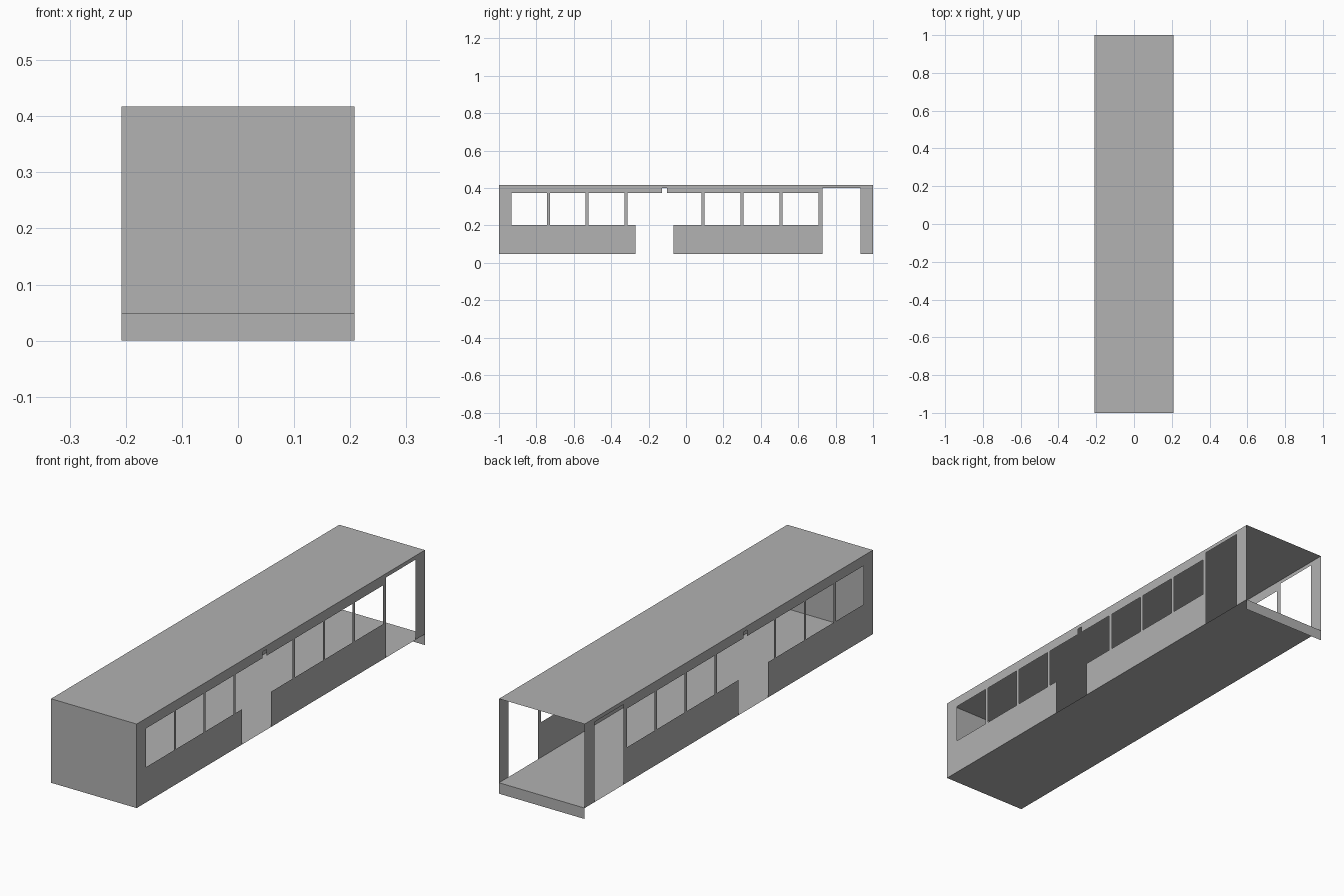
import bpy, bmesh

if "Cube" in bpy.data.objects:
    bpy.data.objects.remove(bpy.data.objects["Cube"])

HALF_W, HALF_L = 0.208, 1.0
FLOOR, SILL, HEAD, LINTEL, ROOF = 0.048, 0.203, 0.373, 0.40, 0.417

grey = bpy.data.materials.new("plain_grey")
grey.diffuse_color = (0.445, 0.445, 0.445, 1)
grey.use_nodes = True
grey.node_tree.nodes["Principled BSDF"].inputs["Base Color"].default_value = grey.diffuse_color


def sheet(name, quads):
    """Thin sheet object made of quads, welded where they touch."""
    bm = bmesh.new()
    for quad in quads:
        bm.faces.new([bm.verts.new(p) for p in quad])
    bmesh.ops.remove_doubles(bm, verts=bm.verts, dist=1e-5)
    mesh = bpy.data.meshes.new(name)
    bm.to_mesh(mesh)
    bm.free()
    mesh.materials.append(grey)
    obj = bpy.data.objects.new(name, mesh)
    bpy.context.collection.objects.link(obj)
    return obj


def level(z):
    return [(-HALF_W, -HALF_L, z), (HALF_W, -HALF_L, z),
            (HALF_W, HALF_L, z), (-HALF_W, HALF_L, z)]


def upright(y, z0, z1):
    return [(-HALF_W, y, z0), (HALF_W, y, z0), (HALF_W, y, z1), (-HALF_W, y, z1)]


# Openings in the side walls: (y start, y end, z bottom, z top)
windows = [(-0.934, -0.742), (-0.727, -0.537), (-0.521, -0.329), (-0.314, 0.082),
           (0.100, 0.291), (0.307, 0.499), (0.516, 0.708)]
openings = [(a, b, SILL, HEAD) for a, b in windows]
openings += [(-0.271, -0.068, FLOOR, SILL),   # middle entrance
             (-0.127, -0.101, HEAD, LINTEL),  # notch over the entrance
             (0.729, 0.933, FLOOR, LINTEL)]   # rear doorway

# Side walls: cells between all opening edges, leaving out the openings
ys = sorted({-HALF_L, HALF_L} | {y for o in openings for y in o[:2]})
zs = [FLOOR, SILL, HEAD, LINTEL, ROOF]


def is_open(y, z):
    return any(a < y < b and c < z < d for a, b, c, d in openings)


for name, x in (("right_wall", HALF_W), ("left_wall", -HALF_W)):
    cells = []
    for y0, y1 in zip(ys, ys[1:]):
        for z0, z1 in zip(zs, zs[1:]):
            if not is_open((y0 + y1) / 2, (z0 + z1) / 2):
                quad = [(x, y0, z0), (x, y1, z0), (x, y1, z1), (x, y0, z1)]
                cells.append(quad if x > 0 else quad[::-1])
    sheet(name, cells)

# Roof, floor and closed front end
sheet("roof", [level(ROOF)])
sheet("floor", [level(FLOOR)[::-1]])
sheet("front_wall", [upright(-HALF_L, FLOOR, ROOF)])

# Low apron hanging below the open rear end
sheet("rear_apron", [upright(HALF_L, 0, FLOOR)[::-1]])
